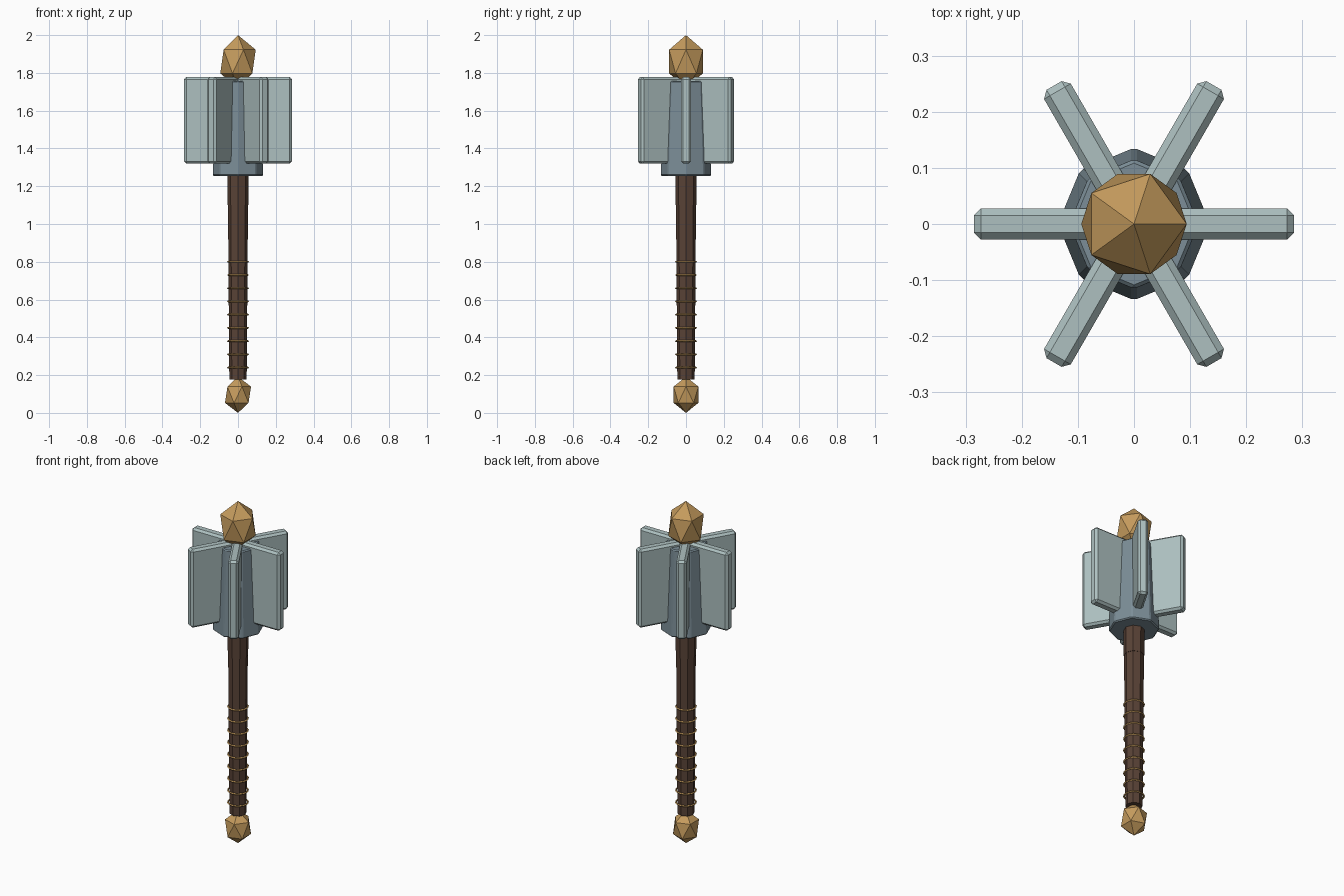
import bpy
from math import cos, sin, radians

if "Cube" in bpy.data.objects:
    bpy.data.objects.remove(bpy.data.objects["Cube"])


def material(name, rgb):
    m = bpy.data.materials.new(name)
    m.diffuse_color = (*rgb, 1)
    m.use_nodes = True
    m.node_tree.nodes["Principled BSDF"].inputs["Base Color"].default_value = m.diffuse_color
    return m


GOLD = material("gold", (0.56, 0.33, 0.11))
STEEL = material("light_steel", (0.42, 0.53, 0.53))
DARK = material("dark_steel", (0.20, 0.27, 0.31))
WOOD = material("wood", (0.10, 0.055, 0.037))


def finish(name, mat, bevel=0):
    o = bpy.context.object
    o.name = name
    o.data.materials.append(mat)
    if bevel:
        b = o.modifiers.new("bevel", 'BEVEL')
        b.width, b.segments = bevel, 1
    return o


def cone(name, mat, r1, r2, z1, z2, sides=8, bevel=0):
    bpy.ops.mesh.primitive_cone_add(vertices=sides, radius1=r1, radius2=r2,
                                    depth=z2 - z1, location=(0, 0, (z1 + z2) / 2))
    return finish(name, mat, bevel)


def gem(name, r, rz, z):
    bpy.ops.mesh.primitive_ico_sphere_add(subdivisions=1, radius=1, location=(0, 0, z))
    bpy.context.object.scale = (r, r, rz)
    return finish(name, GOLD)


# Pommel and top finial
gem("pommel", 0.077, 0.096, 0.096)
gem("finial", 0.105, 0.14, 1.86)

# Tapered grip and upper shaft
cone("grip", WOOD, 0.046, 0.053, 0.177, 1.10)
cone("upper_shaft", WOOD, 0.055, 0.056, 1.10, 1.30)

# Wire rings around the grip
for i in range(9):
    bpy.ops.mesh.primitive_torus_add(major_radius=0.053, minor_radius=0.005,
                                     major_segments=16, minor_segments=4,
                                     location=(0, 0, 0.24 + 0.07 * i))
    finish(f"grip_ring_{i + 1}", GOLD)

# Octagonal head core
cone("head_core", DARK, 0.136, 0.115, 1.255, 1.757, bevel=0.006)

# Six chamfered flanges
inner, outer = 0.03, 0.285
for i in range(6):
    a = radians(60 * i)
    mid = (inner + outer) / 2
    bpy.ops.mesh.primitive_cube_add(size=1, location=(mid * cos(a), mid * sin(a), 1.549),
                                    rotation=(0, 0, a))
    bpy.context.object.scale = (outer - inner, 0.055, 0.458)
    bpy.ops.object.transform_apply(location=False, rotation=False, scale=True)
    finish(f"flange_{i + 1}", STEEL, 0.012)
